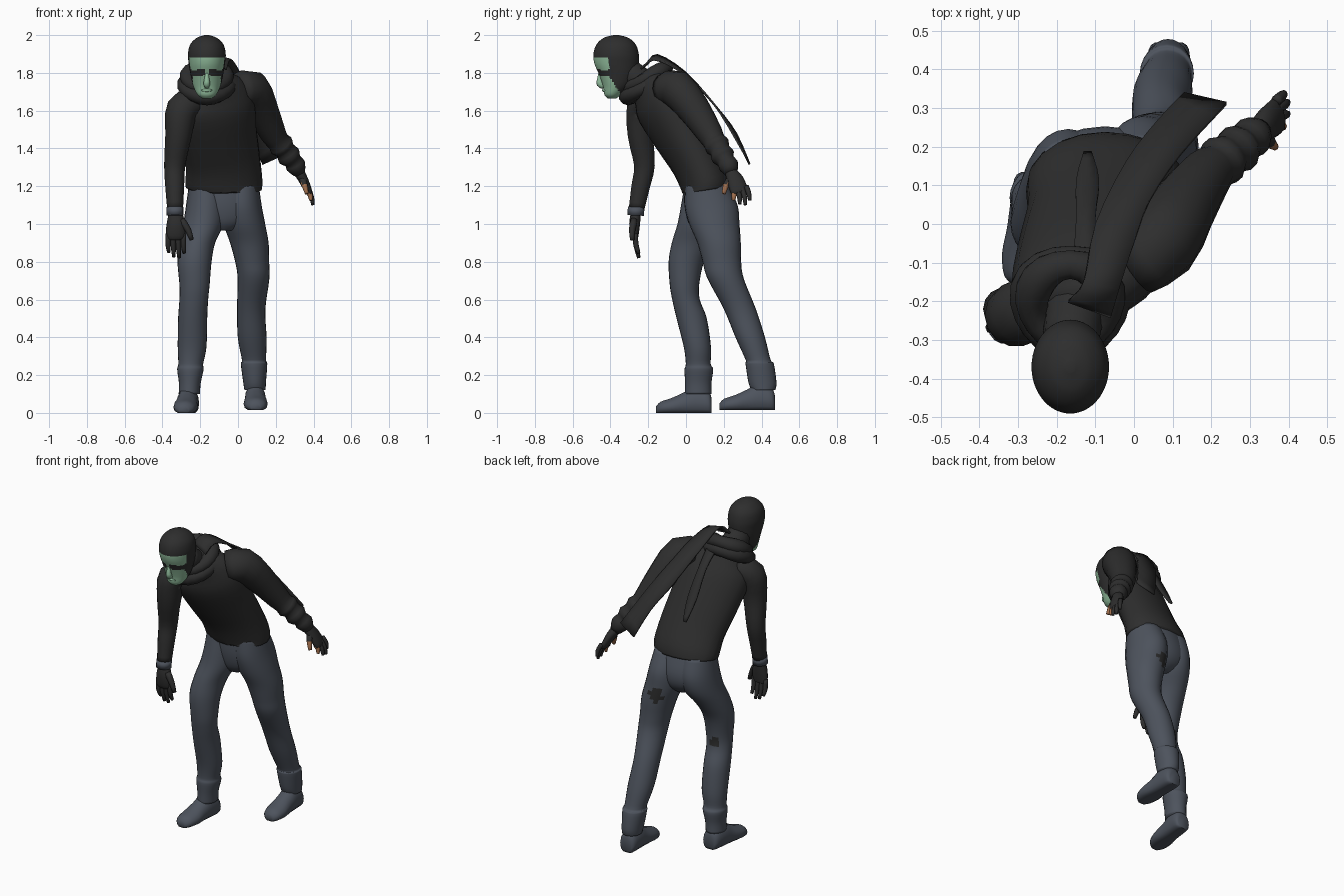
import bpy, bmesh, math
from mathutils import Vector


def material(name, rgb):
    m = bpy.data.materials.new(name)
    m.diffuse_color = (*rgb, 1)
    return m


BLACK = material("black cloth", (0.027, 0.027, 0.027))
GREY = material("slate trousers", (0.075, 0.087, 0.11))
GREEN = material("green mask", (0.28, 0.5, 0.33))
SKIN = material("bare skin", (0.36, 0.16, 0.075))


def finish(name, bm, mats, rule=None):
    bmesh.ops.recalc_face_normals(bm, faces=bm.faces)
    me = bpy.data.meshes.new(name)
    for m in mats:
        me.materials.append(m)
    for f in bm.faces:
        f.smooth = True
        if rule:
            f.material_index = rule(f.calc_center_median())
    bm.to_mesh(me)
    bm.free()
    ob = bpy.data.objects.new(name, me)
    bpy.context.collection.objects.link(ob)
    return ob


def spline(rows, sub):
    """Catmull-Rom through rows of numbers."""
    out = []
    for i in range(len(rows) - 1):
        p0, p1 = rows[max(i - 1, 0)], rows[i]
        p2, p3 = rows[i + 1], rows[min(i + 2, len(rows) - 1)]
        for k in range(sub):
            t = k / sub
            out.append([0.5 * (2 * b + (c - a) * t + (2 * a - 5 * b + 4 * c - d) * t * t
                               + (3 * b - a - 3 * c + d) * t ** 3)
                        for a, b, c, d in zip(p0, p1, p2, p3)])
    return out + [list(rows[-1])]


UP = (0, 0, 1)


def loft(name, rows, mats, n=14, sub=3, s0=(1, 0, 0), s1=None, axis=None,
         closed=False, rule=None, floor=None):
    """Elliptical rings (x, y, z, half width, half depth) skinned along a path."""
    pts = [list(r) for r in rows] if closed else spline(rows, sub)
    s0, s1 = Vector(s0), Vector(s1 or s0)
    bm, rings, last = bmesh.new(), [], len(pts) - 1
    for i, p in enumerate(pts):
        if closed:
            a, b = pts[i - 1], pts[(i + 1) % len(pts)]
        else:
            a, b = pts[max(i - 1, 0)], pts[min(i + 1, last)]
        t = Vector(axis) if axis else (Vector(b[:3]) - Vector(a[:3])).normalized()
        s = s0.lerp(s1, i / last)
        s = (s - t * s.dot(t)).normalized()
        f = t.cross(s)
        ring = []
        for k in range(n):
            w = 2 * math.pi * k / n
            v = Vector(p[:3]) + s * p[3] * math.cos(w) + f * p[4] * math.sin(w)
            if floor is not None:
                v.z = max(v.z, floor)
            ring.append(bm.verts.new(v))
        rings.append(ring)
    for i in range(len(rings) if closed else last):
        r, q = rings[i], rings[(i + 1) % len(rings)]
        for k in range(n):
            bm.faces.new((r[k], r[(k + 1) % n], q[(k + 1) % n], q[k]))
    if not closed:
        bm.faces.new(rings[0])
        bm.faces.new(rings[-1])
    return finish(name, bm, mats, rule)


def limb(name, rows, mats, **kw):
    return loft(name, [(*r, r[3]) for r in rows], mats, **kw)


def ribbon(name, pairs):
    rows = spline([(*a, *b) for a, b in pairs], 3)
    bm = bmesh.new()
    vs = [[bm.verts.new([a + (b - a) * k / 2 for a, b in zip(r[:3], r[3:])])
           for k in range(3)] for r in rows]
    for u, v in zip(vs, vs[1:]):
        for k in range(2):
            bm.faces.new((u[k], u[k + 1], v[k + 1], v[k]))
    ob = finish(name, bm, [BLACK])
    mod = ob.modifiers.new("thickness", "SOLIDIFY")
    mod.thickness, mod.offset = 0.01, 0


# Sweater body, leaning forward with twisted shoulders
loft("sweater", [(-.075, .11, 1.185, .2, .13), (-.075, .10, 1.22, .205, .132),
                 (-.08, .045, 1.33, .2, .125), (-.10, -.04, 1.47, .205, .13),
                 (-.115, -.125, 1.61, .21, .13), (-.125, -.17, 1.69, .18, .105),
                 (-.15, -.23, 1.77, .08, .075)], [BLACK], n=20, s1=(1, .42, .38))

# Sleeves
limb("right_sleeve", [(-.22, -.19, 1.645, .075), (-.295, -.23, 1.61, .085), (-.315, -.24, 1.47, .07),
                      (-.335, -.22, 1.31, .056), (-.335, -.24, 1.2, .05), (-.333, -.262, 1.08, .042)], [BLACK])
limb("left_sleeve", [(0, -.1, 1.71, .09), (.07, -.05, 1.715, .1), (.125, .04, 1.61, .088),
                     (.185, .125, 1.48, .07), (.215, .15, 1.435, .06), (.23, .165, 1.415, .068),
                     (.25, .18, 1.39, .053), (.27, .195, 1.36, .064), (.29, .21, 1.335, .046),
                     (.305, .225, 1.31, .054), (.325, .24, 1.27, .034)], [BLACK], sub=2)

# Wrist band
limb("wrist_band", [(-.333, -.264, 1.09, .045), (-.333, -.266, 1.045, .045)], [GREY], sub=1)

# Hands
loft("right_palm", [(-.332, -.265, 1.06, .035, .028), (-.328, -.272, 1.0, .05, .03),
                    (-.33, -.272, .94, .052, .022), (-.33, -.268, .92, .045, .015)], [BLACK], n=10)
for i in range(4):
    x = -.37 + i * .027
    tip = (.85, .825, .82, .845)[i]
    limb("right_finger", [(x, -.27, .95, .014), (x, -.265, .89, .014), (x + .004, -.25, tip, .009)],
         [BLACK], n=8, sub=2)
limb("right_thumb", [(-.3, -.275, 1.02, .02), (-.265, -.285, .97, .017), (-.245, -.285, .915, .011)],
     [BLACK], n=8, sub=2)
loft("left_palm", [(.32, .235, 1.28, .032, .03), (.345, .26, 1.235, .045, .026),
                   (.37, .28, 1.18, .048, .02), (.375, .285, 1.165, .04, .014)],
     [BLACK], n=10, s0=(-.25, .9, .35))
for i, tip in enumerate([(.385, .25, 1.125), (.397, .285, 1.105), (.397, .315, 1.1), (.388, .338, 1.125)]):
    base = Vector((.368, .25 + i * .023, 1.175 + i * .008))
    mid = base.lerp(Vector(tip), .5) + Vector((.006, .004, 0))
    limb("left_finger", [(*base, .014), (*mid, .013), (*tip, .009)], [BLACK, SKIN], n=8,
         rule=lambda c, i=i: int(i == 0 and c.z < 1.165))
limb("left_thumb", [(.34, .235, 1.24, .02), (.352, .212, 1.205, .016), (.365, .2, 1.16, .01)],
     [BLACK, SKIN], n=8, rule=lambda c: int(c.z < 1.215))


# Head with cap, mask and dark eye band
HX = -.165


def head_rule(c):
    side = abs(c.x - HX)
    if c.z > 1.883 or c.y > -.408 + max(0, 1.78 - c.z) * .7:
        return 0
    if side > .01 and abs(c.z - 1.806 + side * .12) < .017:
        return 0
    return 1


loft("head", [(HX, -.392, 1.665, .025, .022), (HX, -.387, 1.685, .05, .045), (HX, -.365, 1.73, .072, .075),
              (HX, -.36, 1.79, .086, .1), (HX, -.367, 1.85, .096, .118), (HX, -.37, 1.9, .1, .12),
              (HX, -.37, 1.95, .088, .104), (HX, -.37, 1.985, .054, .066), (HX, -.37, 2.0, .012, .014)],
     [BLACK, GREEN], n=52, sub=8, axis=UP, rule=head_rule)
limb("nose", [(HX, -.452, 1.815, .008), (HX, -.457, 1.77, .013), (HX, -.456, 1.742, .018), (HX, -.435, 1.725, .012)],
     [GREEN], n=8, sub=2)
limb("mouth", [(HX - .025, -.425, 1.708, .007), (HX, -.435, 1.708, .01), (HX + .025, -.425, 1.708, .007)],
     [GREEN], n=6, sub=2, s0=UP)
limb("neck", [(-.15, -.2, 1.72, .08), (HX, -.31, 1.81, .072)], [BLACK])

# Wrapped scarf: two tilted folds, high at the back
for cz, rx, ry, r in ((1.73, .112, .105, .042), (1.775, .1, .095, .04)):
    rows = []
    for k in range(20):
        w = 2 * math.pi * k / 20
        rr = r * (1 + .12 * math.sin(3 * w))
        rows.append((-.165 + rx * math.cos(w), -.2 + ry * math.sin(w), cz + .055 * math.sin(w), rr, rr * 1.1))
    loft("scarf_fold", rows, [BLACK], n=10, s0=UP, closed=True)

# Scarf tails blowing behind
ribbon("long_scarf_tail", [((-.17, -.2, 1.85), (-.06, -.24, 1.82)), ((-.13, -.15, 1.895), (-.04, -.17, 1.87)),
                           ((-.10, 0, 1.8), (0, -.05, 1.82)), ((-.02, .16, 1.62), (.04, .06, 1.735)),
                           ((.06, .265, 1.48), (.12, .18, 1.59)), ((.13, .337, 1.315), (.24, .312, 1.365))])
ribbon("short_scarf_tail", [((-.16, -.12, 1.82), (-.09, -.12, 1.82)), ((-.15, .01, 1.7), (-.1, .01, 1.7)),
                            ((-.15, .11, 1.54), (-.09, .11, 1.54)), ((-.13, .185, 1.42), (-.11, .185, 1.42))])

# Trousers
loft("trouser_seat", [(-.075, .105, 1.22, .175, .115), (-.075, .12, 1.12, .185, .13), (-.075, .125, 1.05, .175, .125),
                      (-.075, .122, 1.0, .13, .105), (-.075, .115, .965, .06, .07)],
     [GREY], n=20, axis=UP)


def torn(spot, r):
    return lambda c: int((c - Vector(spot)).length < r)


loft("right_trouser_leg", [(-.165, .105, 1.21, .095, .112), (-.17, .11, 1.1, .105, .136), (-.183, .09, 1.0, .107, .135),
                           (-.215, .04, .9, .094, .115), (-.23, .002, .8, .09, .094), (-.23, -.008, .68, .08, .078),
                           (-.234, .0, .6, .076, .073), (-.24, .03, .5, .077, .08),
                           (-.243, .06, .35, .076, .072), (-.25, .065, .26, .066, .066), (-.252, .068, .23, .07, .076),
                           (-.255, .065, .16, .058, .07), (-.258, .065, .1, .056, .07)],
     [GREY, BLACK], n=24, sub=4, axis=UP, rule=torn((-.245, .075, .65), .032))
loft("left_trouser_leg", [(.015, .11, 1.21, .095, .112), (.02, .133, 1.1, .105, .14), (.034, .15, 1.0, .11, .133),
                          (.06, .175, .9, .102, .115), (.075, .19, .8, .09, .102), (.082, .21, .71, .084, .096),
                          (.07, .285, .55, .075, .085), (.075, .34, .4, .076, .078), (.085, .382, .28, .064, .066),
                          (.085, .39, .26, .07, .075), (.088, .405, .16, .06, .074), (.09, .41, .12, .056, .062)],
     [GREY, BLACK], n=24, sub=4, axis=UP, rule=torn((.02, .275, .95), .045))

# Shoes
for name, x, heel, base, turn in (("right_shoe", -.256, .135, .0, -.03), ("left_shoe", .09, .47, .015, .005)):
    rows = [(x + turn * u, heel - .293 * u, base + h * .4, w, h * .6)
            for u, w, h in ((0, .035, .08), (.06, .052, .12), (.3, .056, .14), (.5, .058, .11),
                            (.72, .064, .08), (.92, .052, .06), (1, .025, .035))]
    loft(name, rows, [GREY], floor=base, axis=(0, -1, 0))
